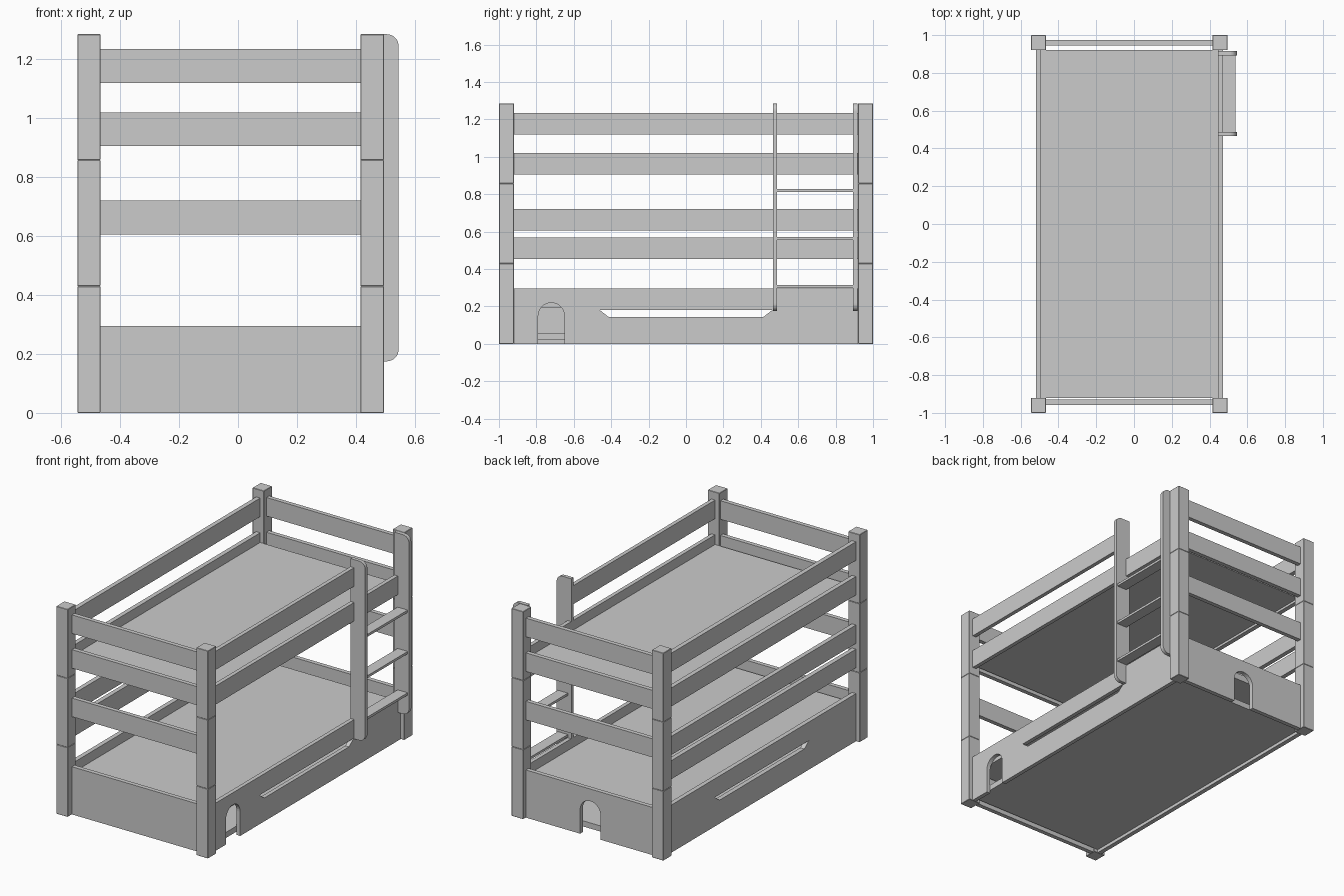
import bpy, bmesh, math

if "Cube" in bpy.data.objects:
    bpy.data.objects.remove(bpy.data.objects["Cube"])


def add_mesh(name, bm):
    bmesh.ops.recalc_face_normals(bm, faces=bm.faces)
    me = bpy.data.meshes.new(name)
    bm.to_mesh(me)
    bm.free()
    ob = bpy.data.objects.new(name, me)
    bpy.context.collection.objects.link(ob)
    return ob


def prism(name, pts, axis, a, b):
    """Extrude a 2D outline along x (points are y,z) or y (points are x,z)."""
    place = (lambda p, t: (t, p[0], p[1])) if axis == 'x' else (lambda p, t: (p[0], t, p[1]))
    bm = bmesh.new()
    face = bm.faces.new([bm.verts.new(place(p, a)) for p in pts])
    ext = bmesh.ops.extrude_face_region(bm, geom=[face])
    d = place((0, 0), b - a)
    bmesh.ops.translate(bm, vec=d, verts=[v for v in ext['geom'] if isinstance(v, bmesh.types.BMVert)])
    return add_mesh(name, bm)


def box(name, x, y, z, bevel=0):
    ob = prism(name, [(x[0], z[0]), (x[1], z[0]), (x[1], z[1]), (x[0], z[1])], 'y', *y)
    if bevel:
        m = ob.modifiers.new("edge", 'BEVEL')
        m.width, m.segments = bevel, 1
    return ob


def arc(cx, cz, r, a0, a1, n):
    return [(cx + r * math.cos(math.radians(a0 + (a1 - a0) * i / n)),
             cz + r * math.sin(math.radians(a0 + (a1 - a0) * i / n))) for i in range(n + 1)]


def cut(parts, cutter):
    for ob in parts:
        m = ob.modifiers.new("door", 'BOOLEAN')
        m.operation, m.solver, m.object = 'DIFFERENCE', 'EXACT', cutter
        bpy.context.view_layer.objects.active = ob
        bpy.ops.object.modifier_apply(modifier=m.name)
    bpy.data.objects.remove(cutter)


def arch(c):
    return [(c - .07, -.05), (c + .07, -.05)] + arc(c, .15, .07, 0, 180, 16)


# Corner posts, each stacked from three blocks
for x in ((-.545, -.467), (.415, .495)):
    for y in ((-1, -.92), (.92, 1)):
        for z in ((0, .43), (.43, .858), (.858, 1.285)):
            box("post_block", x, y, z, .002)

# Rails
RAIL = .115
LEFT, RIGHT = (-.52, -.492), (.445, .47)
FRONT, BACK = (-.957, -.93), (.946, .973)
XS, YS = (-.467, .415), (-.92, .92)
low_rails = {}
for z in (.18, .605, .905, 1.12):
    box("front_rail", XS, FRONT, (z, z + RAIL))
    ob = box("back_rail", XS, BACK, (z, z + RAIL))
    if z == .18:
        low_rails['back'] = ob
for z in (.18, .455, .605, .905, 1.12):
    box("left_rail", LEFT, YS, (z, z + RAIL))
low_rails['right'] = box("right_low_rail", RIGHT, YS, (.18, .18 + RAIL))
box("right_guard_rail", RIGHT, YS, (.905, .905 + RAIL))
box("right_top_rail", RIGHT, (-.92, .47), (1.12, 1.12 + RAIL))

# Base boards, the long ones with a hand slot along the top
slot = [(-.92, 0), (.92, 0), (.92, .18), (.46, .18), (.415, .145),
        (-.415, .145), (-.46, .18), (-.92, .18)]
prism("left_base_board", slot, 'x', *LEFT)
right_base = prism("right_base_board", slot, 'x', *RIGHT)
box("front_base_board", XS, FRONT, (0, .18))
back_base = box("back_base_board", XS, BACK, (0, .18))

# Arched doorways in the right and back sides
cut([right_base, low_rails['right']], prism("door_cutter", arch(-.72), 'x', .43, .49))
cut([back_base, low_rails['back']], prism("door_cutter", arch(-.026), 'y', .93, .99))

# Bed bases and floor
for name, z in (("floor_panel", (.02, .055)), ("lower_bed_base", (.195, .235)),
                ("upper_bed_base", (.92, .96))):
    box(name, (-.492, .445), YS, z)

# Ladder with rounded outer corners
side = [(.445, .175)] + arc(.505, .215, .04, -90, 0, 8) + arc(.505, 1.245, .04, 0, 90, 8) + [(.445, 1.285)]
for y in ((.465, .487), (.893, .917)):
    prism("ladder_side", side, 'y', *y)
for z in (.3, .556, .812):
    box("ladder_step", (.468, .537), (.487, .893), (z, z + .015))
